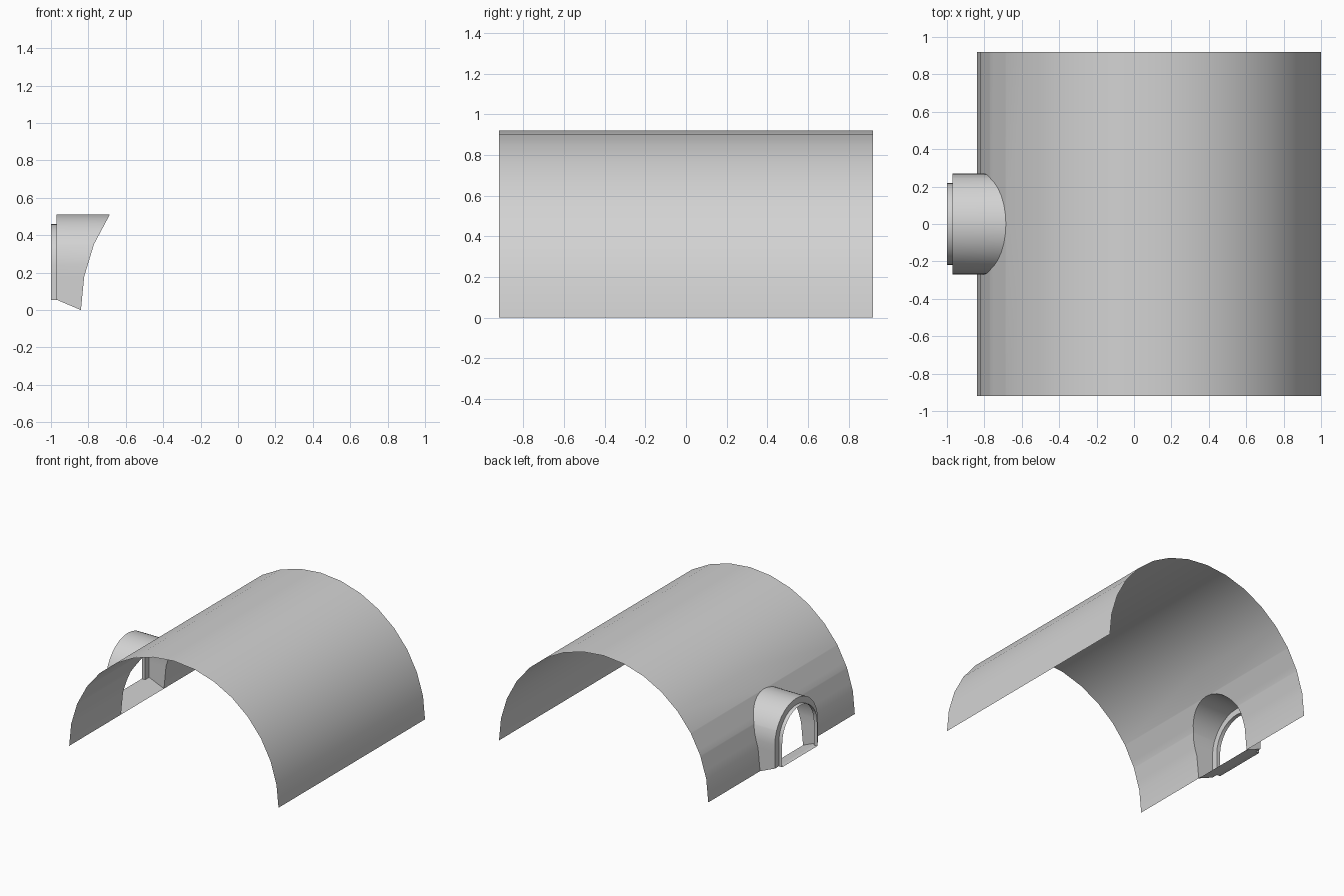
import bpy, bmesh, math

cube = bpy.data.objects.get("Cube")
if cube:
    bpy.data.objects.remove(cube, do_unlink=True)

R, CX, HALF, SEGS = 0.92, 0.08, 0.92, 16      # vault radius, axis, half length
STEP = math.pi / SEGS
ARCH_R, RIM_R = 0.27, 0.22                    # entrance arch and its rim
SILL, COLLAR_X, RIM_X = 0.055, -0.97, -1.0

grey = bpy.data.materials.new("plain grey")
grey.use_nodes = True
grey.diffuse_color = (0.65, 0.65, 0.65, 1)
grey.node_tree.nodes["Principled BSDF"].inputs["Base Color"].default_value = grey.diffuse_color

profile = [(CX - R * math.cos(k * STEP), R * math.sin(k * STEP)) for k in range(SEGS + 1)]
TOP = profile[3][1]
ARCH_Z = TOP - ARCH_R


def vault_x(z):
    """x of the faceted vault wall on the entrance side at height z."""
    for (x0, z0), (x1, z1) in zip(profile, profile[1:4]):
        if z <= z1 + 1e-6:
            return x0 + (x1 - x0) * (z - z0) / (z1 - z0)
    return profile[3][0]


def arch_half_width(z):
    if z > TOP - 1e-4:
        return 0.0
    return ARCH_R if z <= ARCH_Z else math.sqrt(ARCH_R ** 2 - (z - ARCH_Z) ** 2)


def make_sheet(name, quads):
    """Welded open surface from a list of corner tuples."""
    bm = bmesh.new()
    for q in quads:
        bm.faces.new([bm.verts.new(p) for p in q])
    bmesh.ops.remove_doubles(bm, verts=bm.verts, dist=1e-5)
    bmesh.ops.dissolve_degenerate(bm, edges=bm.edges, dist=1e-5)
    mesh = bpy.data.meshes.new(name)
    bm.to_mesh(mesh)
    bm.free()
    mesh.materials.append(grey)
    obj = bpy.data.objects.new(name, mesh)
    bpy.context.collection.objects.link(obj)
    bpy.ops.object.select_all(action='DESELECT')
    obj.select_set(True)
    bpy.context.view_layer.objects.active = obj
    bpy.ops.object.shade_smooth_by_angle(angle=math.radians(30))
    return obj


# Heights where the opening outline bends or crosses a vault facet
levels = [z for _, z in profile[:3]]
levels += [ARCH_Z + ARCH_R * math.sin(k * STEP) for k in range(SEGS // 2 + 1)]
levels.sort()

# Vault: two halves along y, parted by the arched opening
rows = [(vault_x(z), z, arch_half_width(z)) for z in levels]
rows += [(x, z, 0.0) for x, z in profile[4:]]
quads = []
for (x0, z0, h0), (x1, z1, h1) in zip(rows, rows[1:]):
    quads.append([(x0, -HALF, z0), (x1, -HALF, z1), (x1, -h1, z1), (x0, -h0, z0)])
    quads.append([(x0, h0, z0), (x1, h1, z1), (x1, HALF, z1), (x0, HALF, z0)])
make_sheet("vault", quads)

# Entrance: loops from the vault wall out to the open rim
outline = [(arch_half_width(z), z) for z in levels]
outline += [(-y, z) for y, z in reversed(outline[:-1])]
S = RIM_R / ARCH_R


def rim_loop(x):
    return [(x, y * S, ARCH_Z + (z - ARCH_Z) * S if z > ARCH_Z else max(z, SILL))
            for y, z in outline]


wall = [(vault_x(z), y, z) for y, z in outline]
collar = [(COLLAR_X, y, max(z, SILL)) for y, z in outline]
rim_back, rim_front = rim_loop(COLLAR_X), rim_loop(RIM_X)


def bridge(a, b, sill):
    n = len(a)
    return [[a[i], b[i], b[(i + 1) % n], a[(i + 1) % n]] for i in range(n if sill else n - 1)]


make_sheet("entrance_collar", bridge(wall, collar, True) + bridge(collar, rim_back, False))
make_sheet("entrance_rim", bridge(rim_back, rim_front, True))
